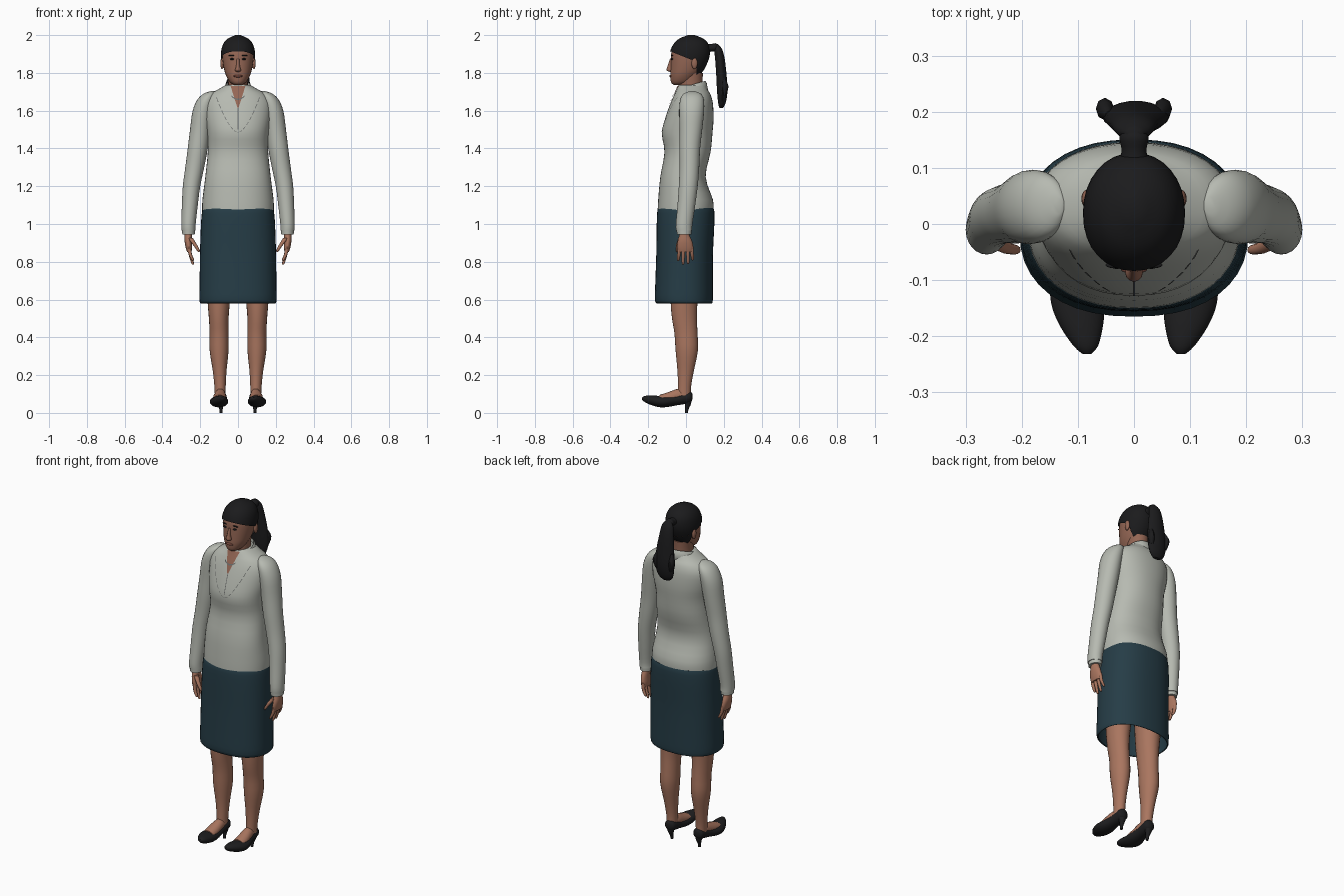
import bpy, bmesh, math
from mathutils import Vector
from mathutils.bvhtree import BVHTree


def material(name, rgb):
    m = bpy.data.materials.new(name)
    m.diffuse_color = (*rgb, 1)
    return m


SKIN = material("skin", (0.40, 0.18, 0.115))
FACE = material("face_skin", (0.30, 0.135, 0.09))
LIP = material("lips", (0.20, 0.07, 0.05))
HAIR = material("black_hair", (0.011, 0.011, 0.012))
SHOE = material("black_leather", (0.013, 0.013, 0.014))
KNIT = material("pale_grey_knit", (0.47, 0.49, 0.44))
COLLAR = material("collar_grey", (0.27, 0.28, 0.26))
SKIRT = material("dark_teal_cloth", (0.019, 0.046, 0.062))
SEAM = material("seam_grey", (0.15, 0.155, 0.15))


def finish(name, verts, faces, mat, mirror=False, thick=0.0):
    me = bpy.data.meshes.new(name)
    me.from_pydata([tuple(v) for v in verts], [], faces)
    bm = bmesh.new()
    bm.from_mesh(me)
    bmesh.ops.recalc_face_normals(bm, faces=bm.faces)
    bm.to_mesh(me)
    bm.free()
    me.materials.append(mat)
    ob = bpy.data.objects.new(name, me)
    bpy.context.collection.objects.link(ob)
    bpy.ops.object.select_all(action='DESELECT')
    ob.select_set(True)
    bpy.context.view_layer.objects.active = ob
    bpy.ops.object.shade_smooth_by_angle(angle=math.radians(50))
    if thick:
        s = ob.modifiers.new("thickness", 'SOLIDIFY')
        s.thickness, s.offset = thick, -1
    if mirror:
        ob.modifiers.new("mirror", 'MIRROR')
    return ob


def smooth_rings(rings, steps):
    """Catmull-Rom through the given cross-sections."""
    r = [Vector(a) for a in rings]
    r = [r[0]] + r + [r[-1]]
    out = []
    for i in range(1, len(r) - 2):
        a, b, c, d = r[i - 1:i + 3]
        for k in range(steps):
            t = k / steps
            out.append(0.5 * (2 * b + (c - a) * t + (2 * a - 5 * b + 4 * c - d) * t * t
                              + (3 * b - a - 3 * c + d) * t ** 3))
    return out + [r[-1]]


def loft(name, rings, mat, n=24, steps=3, power=2.0, along_y=False,
         caps=(True, True), **kw):
    """Rings are (x, y, z, half width, half depth), stacked along z or y."""
    sec = smooth_rings(rings, steps)
    verts, faces = [], []
    for x, y, z, a, b in sec:
        for k in range(n):
            t = 2 * math.pi * k / n
            c, s = math.cos(t), math.sin(t)
            u = a * math.copysign(abs(c) ** (2 / power), c)
            v = b * math.copysign(abs(s) ** (2 / power), s)
            verts.append((x + u, y, z + v) if along_y else (x + u, y + v, z))
    for i in range(len(sec) - 1):
        for k in range(n):
            j = (k + 1) % n
            faces.append((i * n + k, i * n + j, (i + 1) * n + j, (i + 1) * n + k))
    if caps[0]:
        faces.append(tuple(range(n)))
    if caps[1]:
        faces.append(tuple(range((len(sec) - 1) * n, len(sec) * n)))
    return finish(name, verts, faces, mat, **kw)


def profile(rows, grow=0.0):
    """(front y, back y, z, half width) to centred rings."""
    return [(0, (f + b) / 2, z, w + grow, (b - f) / 2 + grow) for f, b, z, w in rows]


def blob(name, c, r, mat, mirror=False):
    rings = [(c[0], c[1], c[2] - r[2] * math.cos(math.pi * i / 8),
              r[0] * max(math.sin(math.pi * i / 8), 0.02),
              r[1] * max(math.sin(math.pi * i / 8), 0.02)) for i in range(9)]
    return loft(name, rings, mat, n=14, steps=1, mirror=mirror)


# Sweater body and skirt
torso = loft("sweater_body", profile([
    (-.150, .146, 1.075, .190), (-.147, .142, 1.13, .188), (-.136, .104, 1.25, .173),
    (-.114, .130, 1.38, .160), (-.128, .140, 1.48, .162), (-.110, .146, 1.56, .174),
    (-.082, .142, 1.64, .176), (-.062, .130, 1.685, .150), (-.050, .115, 1.71, .110),
    (-.040, .105, 1.735, .066)]), KNIT, n=40, power=2.2)
loft("skirt", profile([
    (-.155, .138, .580, .198), (-.165, .142, .600, .204), (-.162, .142, .70, .203),
    (-.157, .143, .85, .201), (-.155, .150, 1.0, .196), (-.151, .149, 1.075, .189),
    (-.140, .138, 1.085, .180)]), SKIRT, n=40, power=2.3, caps=(False, True), thick=.006)

# Sleeves and cuffs
loft("sleeve", [
    (.262, -.010, .965, .037, .043), (.262, -.010, 1.0, .038, .044),
    (.255, .002, 1.1, .042, .047), (.246, .012, 1.2, .046, .050),
    (.229, .018, 1.3, .050, .052), (.213, .020, 1.4, .053, .055),
    (.200, .026, 1.5, .054, .060), (.186, .030, 1.6, .054, .066),
    (.168, .032, 1.66, .046, .062), (.150, .033, 1.69, .032, .045),
    (.135, .033, 1.703, .010, .015)], KNIT, mirror=True)
loft("cuff", [(.262, -.010, .945, .033, .038), (.262, -.010, .972, .034, .040)],
     KNIT, mirror=True)

# Hands
loft("palm", [(.258, -.004, .852, .012, .036), (.260, -.004, .875, .017, .043),
              (.264, -.006, .91, .019, .038), (.263, -.009, .945, .020, .026),
              (.262, -.010, .97, .022, .028)], SKIN, n=16, mirror=True)
for i, (y, tip) in enumerate([(-.034, .805), (-.013, .785), (.009, .788), (.029, .808)]):
    loft(f"finger_{i + 1}", [
        (.238, y * 1.2, tip, .003, .003), (.240, y * 1.2, tip + .006, .007, .007),
        (.253, y * 1.1, .84, .009, .0095), (.259, y, .88, .010, .011)],
        SKIN, n=10, mirror=True)
loft("thumb", [(.208, -.046, .852, .003, .003), (.210, -.046, .860, .008, .008),
               (.228, -.042, .890, .011, .011), (.252, -.028, .925, .014, .014)],
     SKIN, n=10, mirror=True)

# Legs, feet and heeled shoes
loft("leg", [
    (.094, -.010, .08, .028, .035), (.095, -.008, .14, .030, .035),
    (.097, -.002, .22, .036, .043), (.100, .004, .33, .050, .059),
    (.100, .000, .42, .050, .061), (.102, -.008, .50, .052, .066),
    (.102, -.010, .60, .060, .072), (.100, 0, .80, .075, .085)], SKIN, mirror=True)
loft("instep", [(.093, .005, .092, .024, .028), (.094, -.04, .092, .029, .036),
                (.097, -.09, .080, .035, .031), (.098, -.14, .070, .036, .025)],
     SKIN, n=16, along_y=True, mirror=True)
loft("shoe", [
    (.092, .034, .086, .008, .014), (.092, .024, .084, .028, .029),
    (.092, 0, .080, .033, .032), (.095, -.05, .068, .036, .028),
    (.100, -.10, .060, .047, .029), (.100, -.14, .060, .048, .030),
    (.094, -.18, .066, .039, .026), (.086, -.217, .073, .022, .017),
    (.084, -.232, .076, .007, .006)], SHOE, along_y=True, mirror=True)
loft("shoe_heel", [(.090, .002, 0, .008, .008), (.090, .004, .02, .009, .010),
                   (.091, .010, .045, .016, .016), (.092, .010, .07, .026, .020)],
     SHOE, n=14, mirror=True)

# Neck and head
neck = loft("neck", [(0, .030, 1.62, .060, .070), (0, .025, 1.70, .054, .064),
                     (0, .025, 1.75, .052, .062), (0, .03, 1.80, .055, .06)], FACE)
HEAD = [(-.066, -.020, 1.737, .020), (-.079, .030, 1.750, .042), (-.083, .062, 1.785, .063),
        (-.082, .090, 1.82, .074), (-.080, .112, 1.87, .082), (-.077, .119, 1.91, .082),
        (-.060, .112, 1.95, .072), (-.030, .086, 1.98, .048), (.010, .046, 1.992, .014)]
loft("head", profile(HEAD), FACE, n=32, power=2.1)
loft("nose", [(0, -.080, 1.806, .008, .008), (0, -.086, 1.814, .016, .017),
              (0, -.084, 1.835, .010, .014), (0, -.076, 1.875, .007, .009)], FACE, n=12)
blob("ear", (.084, .045, 1.85), (.010, .016, .030), FACE, True)
blob("eye", (.031, -.074, 1.873), (.012, .006, .005), HAIR, True)
blob("brow", (.033, -.073, 1.892), (.018, .006, .003), HAIR, True)
blob("lips", (0, -.080, 1.783), (.024, .009, .007), LIP)


# Hair: a shell over the skull, cut along the hairline
def cut(ob, planes):
    bm = bmesh.new()
    bm.from_mesh(ob.data)
    for co, no in planes:
        bmesh.ops.bisect_plane(bm, geom=bm.verts[:] + bm.edges[:] + bm.faces[:],
                               plane_co=co, plane_no=no, clear_inner=True)
    bm.to_mesh(ob.data)
    bm.free()


line = ((0, -.085, 1.915), Vector((0, .40, 1)).normalized())
shell = profile(HEAD[3:], .008)
shell[-1] = (0, .028, 2.0, .014, .018)
cut(loft("hair_crown", shell, HAIR, n=32, power=2.1, caps=(False, True)), [line])
nape = profile(HEAD[2:7], .008)
cut(loft("hair_nape", nape, HAIR, n=32, power=2.1, caps=(False, False)),
    [((0, .055, 0), (0, 1, 0)), (line[0], -line[1])])

# Ponytail
loft("ponytail_band", [(0, .105, 1.925, .030, .028), (0, .130, 1.932, .022, .020),
                       (0, .155, 1.935, .026, .022), (0, .170, 1.930, .016, .016)],
     HAIR, n=16, along_y=True)
loft("ponytail", [(0, .186, 1.615, .024, .010), (0, .190, 1.64, .048, .020),
                  (.003, .192, 1.70, .060, .028), (.003, .188, 1.78, .056, .028),
                  (0, .180, 1.87, .044, .026), (0, .170, 1.925, .034, .022),
                  (0, .160, 1.952, .012, .010)], HAIR, n=18, power=1.8)
loft("loose_lock", [(.045, .200, 1.68, .012, .010), (.052, .205, 1.73, .016, .020),
                    (.045, .195, 1.78, .006, .006)], HAIR, n=8, mirror=True)

# Shirt collar: folded band, open at the front
verts, faces, N = [], [], 28
for i in range(N + 1):
    t = math.radians(-152 + 304 * i / N)
    drop = (abs(t) / math.radians(152)) ** 2
    for rx, ry, z in [(.060, .070, 1.70 - .05 * drop), (.066, .080, 1.757 - .065 * drop),
                      (.076, .088, 1.745 - .07 * drop), (.094, .098, 1.690 - .05 * drop)]:
        verts.append((rx * math.sin(t), .022 + ry * math.cos(t), z))
for i in range(N):
    for k in range(3):
        a = 4 * i + k
        faces.append((a, a + 1, a + 5, a + 4))
collar = finish("shirt_collar", verts, faces, KNIT, thick=.004)
collar.data.materials.append(COLLAR)
for p in collar.data.polygons:        # front wings are a darker grey
    p.material_index = int(p.center.y < -.005)

# Thin plates draped on the front of the body
trees = [BVHTree.FromPolygons([v.co for v in o.data.vertices],
                              [p.vertices[:] for p in o.data.polygons]) for o in (torso, neck)]


def drape(name, rows, mat, lift, dashed=False, mirror=False):
    """Rows are lists of (x, z) points pushed back onto the body."""
    verts, faces, w = [], [], len(rows[0])
    for row in rows:
        for x, z in row:
            hits = [t.ray_cast(Vector((x, -1, z)), Vector((0, 1, 0)))[0] for t in trees]
            verts.append((x, min([h.y for h in hits if h] or [0]) - lift, z))
    for i in range(len(rows) - 1):
        if not (dashed and i % 3 == 2):
            for k in range(w - 1):
                a = i * w + k
                faces.append((a, a + 1, a + w + 1, a + w))
    return finish(name, verts, faces, mat, mirror=mirror)


drape("open_neckline", [[(s / 4 * (.003 + .036 * i / 10), 1.615 + .0115 * i)
                         for s in range(-4, 5)] for i in range(11)], FACE, .004)
drape("neckline_seam", [[(.112 * (i / 20) ** .8 + d, 1.485 + .185 * (i / 20) ** 1.3)
                         for d in (0, .004)] for i in range(21)], SEAM, .002, True, True)
drape("placket_seam", [[(d, 1.50 + .0115 * i) for d in (-.002, .002)]
                       for i in range(11)], SEAM, .002)
drape("necklace", [[(.034 * s / 8, 1.657 + d + .016 * (s / 8) ** 2) for d in (0, .007)]
                   for s in range(-8, 9)], SEAM, .007)
